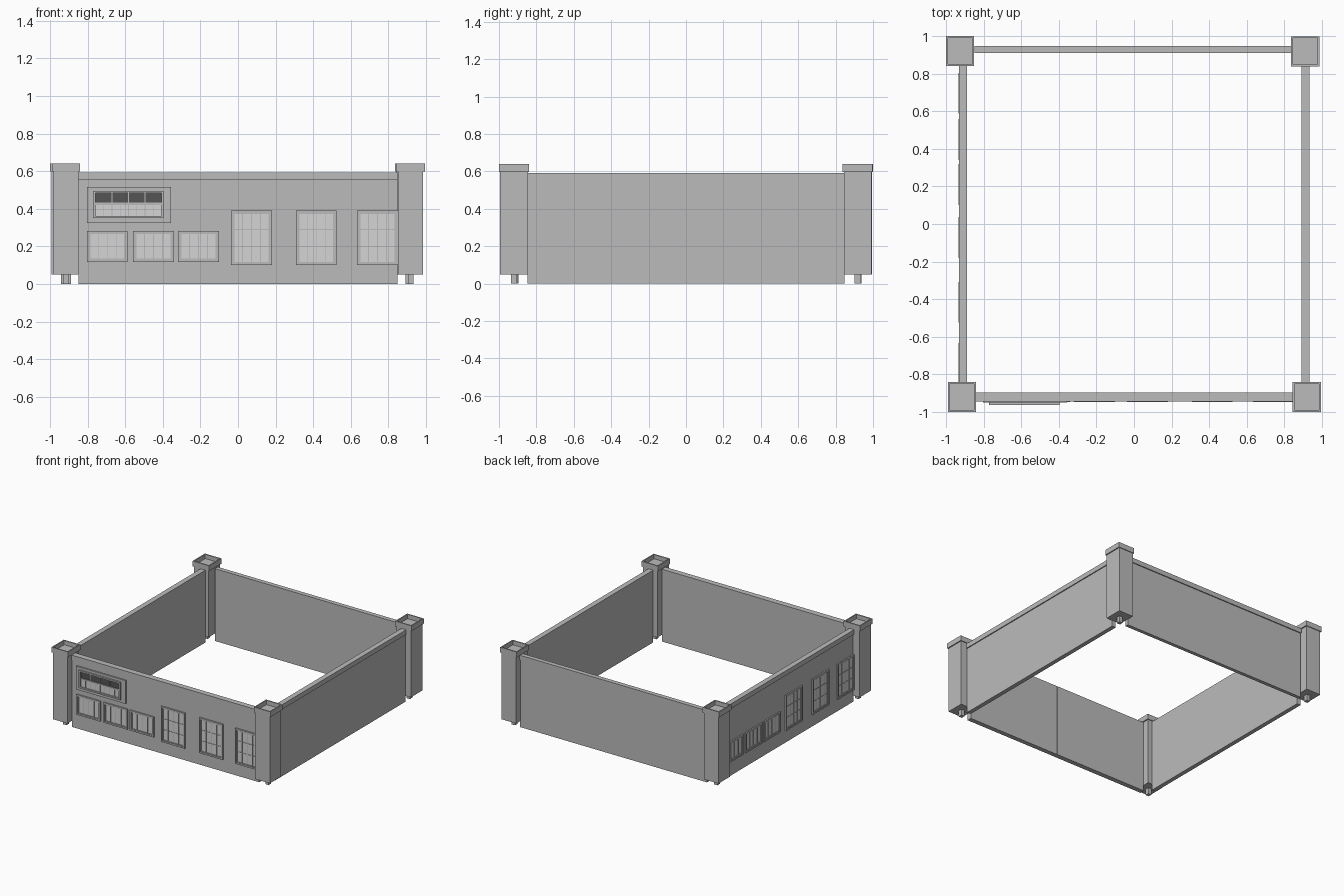
import bpy
import bmesh
from math import radians
from mathutils import Matrix, Vector

cube = bpy.data.objects.get("Cube")
if cube:
    bpy.data.objects.remove(cube, do_unlink=True)


def material(name, value):
    mat = bpy.data.materials.new(name)
    mat.use_nodes = True
    colour = (value, value, value, 1)
    mat.diffuse_color = colour
    mat.node_tree.nodes["Principled BSDF"].inputs["Base Color"].default_value = colour
    return mat


MATERIALS = [material("wall_grey", 0.5), material("pale_glass", 0.66), material("dark_glass", 0.09)]
WALL, GLASS, DARK = range(3)


def box(bm, x, y, z, mat=WALL):
    """Add a box from (low, high) pairs; return its faces."""
    size = Vector((x[1] - x[0], y[1] - y[0], z[1] - z[0]))
    mid = Vector((sum(x), sum(y), sum(z))) / 2
    place = Matrix.Translation(mid) @ Matrix.Diagonal(size).to_4x4()
    verts = bmesh.ops.create_cube(bm, size=1, matrix=place)["verts"]
    faces = list({f for v in verts for f in v.link_faces})
    for face in faces:
        face.material_index = mat
    return faces


def finish(bm, name, angle=0):
    """Turn the mesh about z and make it an object."""
    bm.transform(Matrix.Rotation(radians(angle), 4, "Z"))
    mesh = bpy.data.meshes.new(name)
    bm.to_mesh(mesh)
    bm.free()
    for mat in MATERIALS:
        mesh.materials.append(mat)
    bpy.context.collection.objects.link(bpy.data.objects.new(name, mesh))


def frame(bm, x, z, width, back, front):
    """Rectangular border whose outer edge is x by z."""
    y = (-front, -back)
    for a, b in ((x[0], x[0] + width), (x[1] - width, x[1])):
        box(bm, (a, b), y, z)
    for a, b in ((z[0], z[0] + width), (z[1] - width, z[1])):
        box(bm, (x[0] + width, x[1] - width), y, (a, b))


def bars(bm, x, z, columns, rows, back, front):
    """Glazing bars dividing the opening x by z."""
    half = 0.002
    for i in range(1, columns):
        c = x[0] + (x[1] - x[0]) * i / columns
        box(bm, (c - half, c + half), (-front, -back), z)
    for i in range(1, rows):
        c = z[0] + (z[1] - z[0]) * i / rows
        box(bm, x, (-front, -back), (c - half, c + half))


def window(name, centre, z, rows, face, angle):
    bm = bmesh.new()
    x = (centre - 0.108, centre + 0.108)
    frame(bm, x, z, 0.012, face - 0.004, face + 0.011)
    inner_x, inner_z = (x[0] + 0.012, x[1] - 0.012), (z[0] + 0.012, z[1] - 0.012)
    frame(bm, inner_x, inner_z, 0.006, face - 0.004, face + 0.007)
    box(bm, inner_x, (-face - 0.002, -face + 0.004), inner_z, GLASS)
    bars(bm, inner_x, inner_z, 4, rows, face, face + 0.005)
    finish(bm, name, angle)


# Walls: inner and outer distance from the middle, turn about z, start and end
HALF, TOP, LEDGE, OVERHANG = 0.847, 0.592, 0.553, 0.008
WALLS = {
    "front_wall_right_half": (0.896, 0.944, 0, -HALF, 0),
    "front_wall_left_half": (0.897, 0.943, 0, 0, HALF),
    "right_wall": (0.888, 0.931, -90, -HALF, HALF),
    "back_wall": (0.909, 0.946, 180, -HALF, HALF),
    "left_wall": (0.89, 0.933, 90, -HALF, HALF),
}
for name, (inner, outer, angle, start, end) in WALLS.items():
    bm = bmesh.new()
    box(bm, (start, end), (-outer + OVERHANG, -inner), (0, LEDGE))
    box(bm, (start, end), (-outer, -inner), (LEDGE, TOP))
    finish(bm, name, angle)

# Windows on the front and right walls
for side, face, angle in (("front", 0.936, 0), ("right", 0.923, -90)):
    for i, c in enumerate((-0.695, -0.449, -0.21)):
        window(f"{side}_low_window_{i + 1}", c, (0.117, 0.283), 1, face, angle)
    for i, c in enumerate((0.072, 0.416, 0.742)):
        window(f"{side}_tall_window_{i + 1}", c, (0.1, 0.39), 3, face, angle)

# Raised upper window with a row of dark panes over pale glass
bm = bmesh.new()
face = 0.936
box(bm, (-0.803, -0.357), (-face - 0.013, -face + 0.004), (0.325, 0.515))
frame(bm, (-0.77, -0.395), (0.35, 0.495), 0.012, face + 0.01, face + 0.027)
opening = (-0.758, -0.407)
box(bm, opening, (-face - 0.016, -face - 0.012), (0.362, 0.42), GLASS)
bars(bm, opening, (0.362, 0.42), 8, 1, face + 0.014, face + 0.018)
box(bm, opening, (-face - 0.022, -face - 0.012), (0.42, 0.433))
box(bm, opening, (-face - 0.016, -face - 0.012), (0.433, 0.483), DARK)
bars(bm, opening, (0.433, 0.483), 4, 1, face + 0.014, face + 0.02)
finish(bm, "upper_window")

# Corner pillars with a peg below and a hollow cap on top
CORNERS = {
    "front_right": (-0.915, -0.92),
    "front_left": (0.918, -0.92),
    "back_right": (-0.925, 0.92),
    "back_left": (0.91, 0.918),
}


def around(centre, size):
    return (centre - size / 2, centre + size / 2)


for corner, (x, y) in CORNERS.items():
    bm = bmesh.new()
    box(bm, around(x, 0.132), around(y, 0.148), (0.05, 0.6))
    finish(bm, corner + "_pillar")

    bm = bmesh.new()
    box(bm, around(x, 0.03), around(y, 0.032), (0, 0.05))
    finish(bm, corner + "_peg")

    bm = bmesh.new()
    faces = box(bm, around(x, 0.15), around(y, 0.16), (0.597, 0.64))
    bm.normal_update()
    top = max(faces, key=lambda f: f.calc_center_median().z)
    bmesh.ops.inset_region(bm, faces=[top], thickness=0.014)
    floor = bmesh.ops.extrude_discrete_faces(bm, faces=[top])["faces"][0]
    bmesh.ops.translate(bm, verts=floor.verts, vec=(0, 0, -0.035))
    bmesh.ops.recalc_face_normals(bm, faces=bm.faces)
    finish(bm, corner + "_cap")
